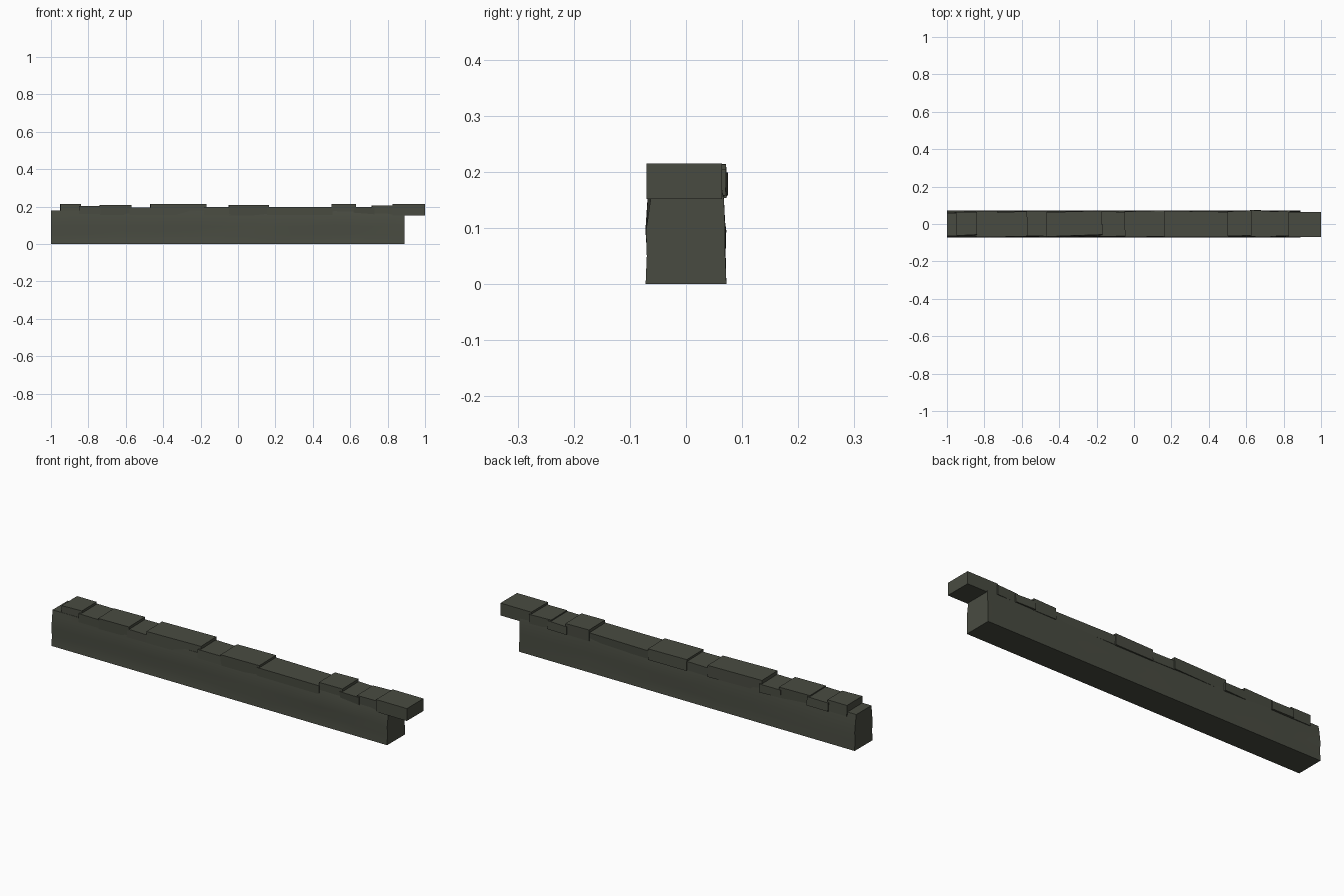
import bpy, bmesh, math, random
from mathutils import Matrix, Vector

if "Cube" in bpy.data.objects:
    bpy.data.objects.remove(bpy.data.objects["Cube"])

random.seed(4)

stone = bpy.data.materials.new("dark mossy stone")
stone.diffuse_color = (0.066, 0.071, 0.053, 1)
stone.use_nodes = True
stone.node_tree.nodes["Principled BSDF"].inputs["Base Color"].default_value = stone.diffuse_color


def finish(name, bm):
    bmesh.ops.recalc_face_normals(bm, faces=bm.faces)
    mesh = bpy.data.meshes.new(name)
    bm.to_mesh(mesh)
    bm.free()
    mesh.materials.append(stone)
    obj = bpy.data.objects.new(name, mesh)
    bpy.context.collection.objects.link(obj)
    return obj


# Wall body: a lofted, gently uneven section, straight at the base
section = [(-0.072, 0), (-0.067, 0.05), (-0.070, 0.095), (-0.066, 0.15), (-0.061, 0.18),
           (0.061, 0.18), (0.065, 0.15), (0.069, 0.095), (0.068, 0.05), (0.072, 0)]
bm = bmesh.new()
rings = []
count = 10
for i in range(count + 1):
    x = -1 + 1.89 * i / count
    ring = []
    for y, z in section:
        wobble = 0 if z == 0 else random.uniform(-0.003, 0.003)
        ring.append(bm.verts.new((x, y + wobble, z)))
    rings.append(ring)
n = len(section)
for a, b in zip(rings, rings[1:]):
    for j in range(n):
        bm.faces.new((a[j], a[(j + 1) % n], b[(j + 1) % n], b[j]))
bm.faces.new(rings[0])
bm.faces.new(rings[-1])
body = finish("wall_body", bm)
for p in body.data.polygons:
    p.use_smooth = True
body.data.set_sharp_from_angle(angle=math.radians(30))

# Coping stones: x start, x end, front y, back y, bottom, top, yaw in degrees
stones = [
    (-0.95, -0.84, -0.060, 0.066, 0.160, 0.215, 0.5),
    (-0.85, -0.73, -0.067, 0.070, 0.160, 0.203, -1.0),
    (-0.74, -0.57, -0.065, 0.066, 0.155, 0.209, 1.2),
    (-0.58, -0.46, -0.066, 0.069, 0.155, 0.196, 0.5),
    (-0.47, -0.17, -0.063, 0.067, 0.156, 0.214, 1.5),
    (-0.18, -0.04, -0.066, 0.068, 0.155, 0.199, -1.0),
    (-0.05, 0.165, -0.069, 0.069, 0.153, 0.209, 1.0),
    (0.155, 0.505, -0.069, 0.066, 0.155, 0.198, -0.8),
    (0.50, 0.63, -0.064, 0.068, 0.156, 0.213, 1.0),
    (0.62, 0.73, -0.066, 0.071, 0.158, 0.199, -1.0),
    (0.715, 0.835, -0.066, 0.068, 0.158, 0.205, 1.0),
    (0.826, 1.0, -0.070, 0.064, 0.152, 0.215, 0),
]
for k, (x0, x1, y0, y1, z0, z1, yaw) in enumerate(stones):
    bm = bmesh.new()
    bmesh.ops.create_cube(bm, size=1)
    bmesh.ops.scale(bm, vec=(x1 - x0, y1 - y0, z1 - z0), verts=bm.verts)
    bmesh.ops.rotate(bm, cent=(0, 0, 0), matrix=Matrix.Rotation(math.radians(yaw), 3, 'Z'), verts=bm.verts)
    bmesh.ops.translate(bm, vec=((x0 + x1) / 2, (y0 + y1) / 2, (z0 + z1) / 2), verts=bm.verts)
    # Slightly slanted side faces, except on the overhanging end stone
    if yaw:
        for v in bm.verts:
            v.co.y += random.uniform(-0.003, 0.003)
    finish(f"coping_stone_{k + 1}", bm)
